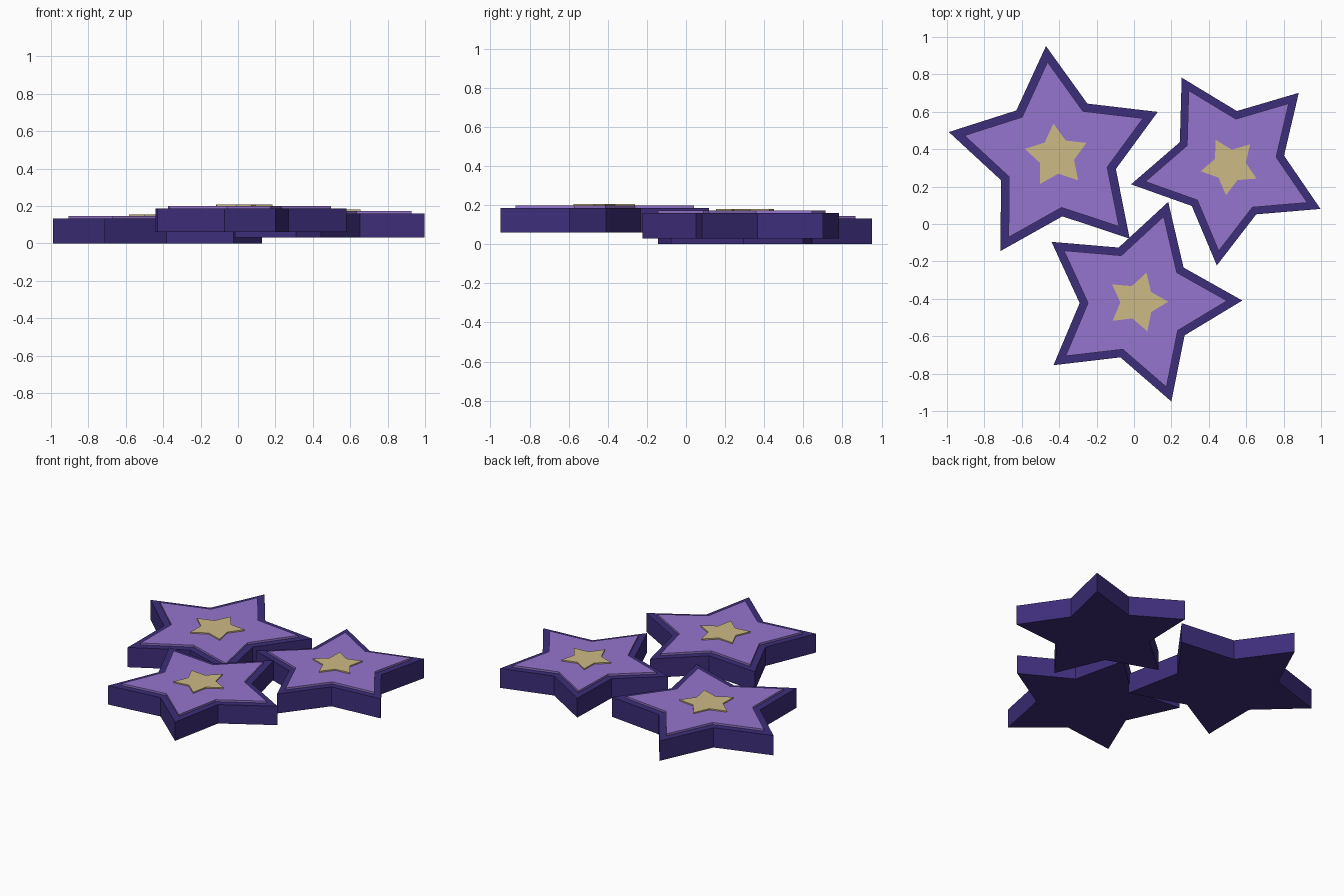
import bpy
import bmesh
from math import cos, sin, pi, radians

cube = bpy.data.objects.get("Cube")
if cube:
    bpy.data.objects.remove(cube, do_unlink=True)


def material(name, rgb):
    mat = bpy.data.materials.new(name)
    mat.use_nodes = True
    color = (*rgb, 1)
    mat.diffuse_color = color
    mat.node_tree.nodes["Principled BSDF"].inputs["Base Color"].default_value = color
    return mat


indigo = material("dark indigo", (0.048, 0.027, 0.195))
lavender = material("lavender", (0.30, 0.178, 0.61))
gold = material("pale gold", (0.61, 0.49, 0.235))


def star_prism(name, center, radius, turn, bottom, top, mat, ratio=0.55):
    """Five-pointed star extruded from bottom to top."""
    bm = bmesh.new()
    verts = []
    for i in range(10):
        r = radius if i % 2 == 0 else radius * ratio
        a = radians(turn) + i * pi / 5
        verts.append(bm.verts.new((r * cos(a), r * sin(a), bottom)))
    face = bm.faces.new(verts)
    extruded = bmesh.ops.extrude_face_region(bm, geom=[face])["geom"]
    moved = [v for v in extruded if isinstance(v, bmesh.types.BMVert)]
    bmesh.ops.translate(bm, verts=moved, vec=(0, 0, top - bottom))
    bmesh.ops.recalc_face_normals(bm, faces=bm.faces)
    mesh = bpy.data.meshes.new(name)
    bm.to_mesh(mesh)
    bm.free()
    mesh.materials.append(mat)
    obj = bpy.data.objects.new(name, mesh)
    obj.location = (center[0], center[1], 0)
    bpy.context.collection.objects.link(obj)


# Each star: name, centre, radius, turn in degrees, bottom, top of the base
stars = [
    ("back_right", (-0.414, 0.364), 0.59, 95.5, 0.0, 0.132),
    ("back_left", (0.512, 0.311), 0.537, 46.6, 0.03, 0.16),
    ("front", (0.018, -0.418), 0.561, 0.9, 0.06, 0.186),
]
SINK = 0.01
for name, center, radius, turn, bottom, top in stars:
    # thick base, raised face panel and small centre star
    star_prism(name + "_star_base", center, radius, turn, bottom, top, indigo)
    star_prism(name + "_star_panel", center, radius * 0.855, turn,
               top - SINK, top + 0.013, lavender)
    star_prism(name + "_star_centre", center, radius * 0.295, turn,
               top, top + 0.021, gold)
